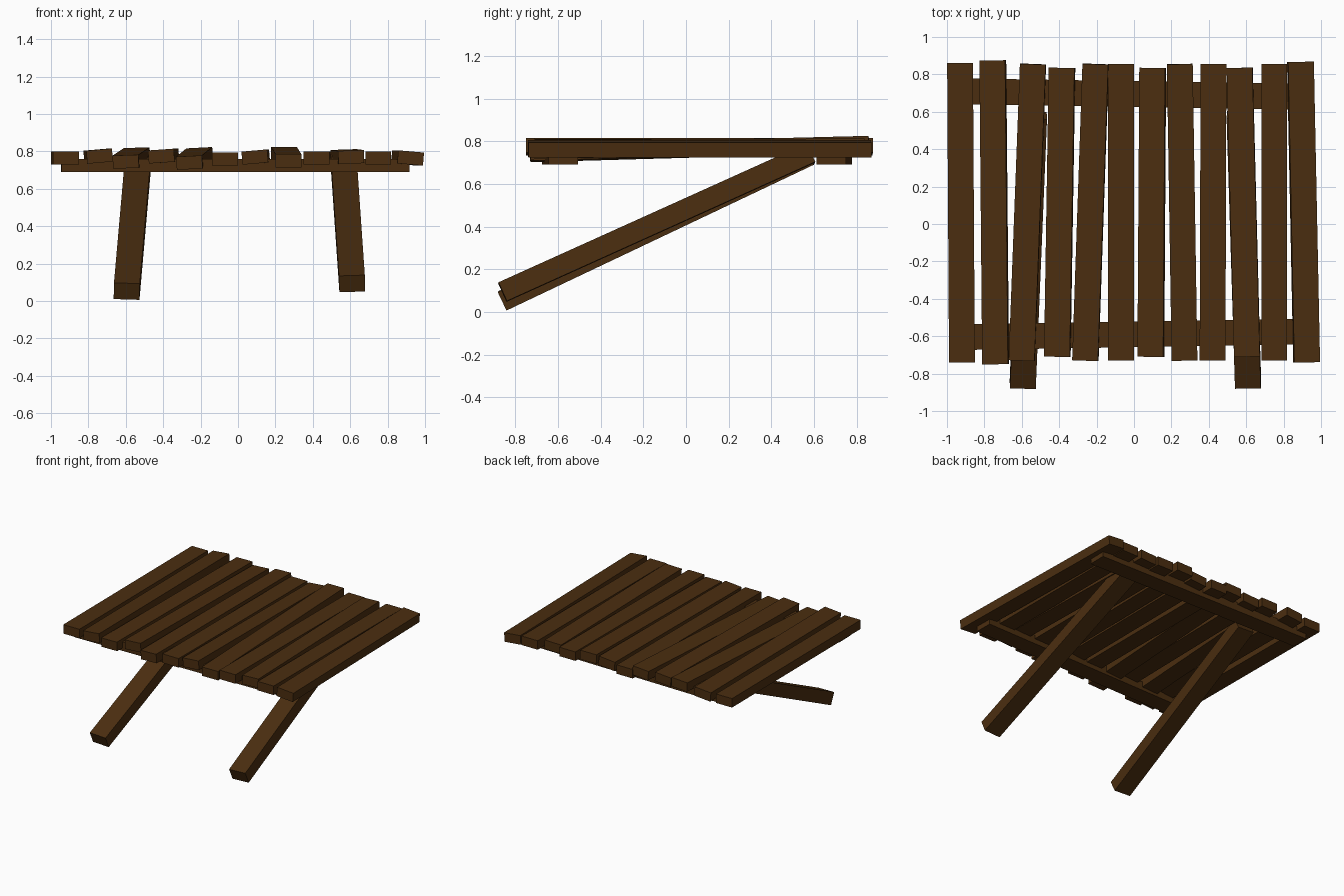
import bpy
from math import cos, sin, radians
from mathutils import Vector, Matrix

if "Cube" in bpy.data.objects:
    bpy.data.objects.remove(bpy.data.objects["Cube"])

# Single dark timber colour
wood = bpy.data.materials.new("dark_brown_wood")
wood.use_nodes = True
colour = (0.07, 0.027, 0.005, 1)
wood.diffuse_color = colour
wood.node_tree.nodes["Principled BSDF"].inputs["Base Color"].default_value = colour


def board(name, start, end, width, thick, roll=0):
    """Rectangular timber running from start to end, rolled about its length (degrees)."""
    start, end = Vector(start), Vector(end)
    along = (end - start).normalized()
    side = along.cross(Vector((0, 0, 1))).normalized()
    up = side.cross(along)
    a = radians(roll)
    side, up = side * cos(a) + up * sin(a), up * cos(a) - side * sin(a)
    bpy.ops.mesh.primitive_cube_add(size=1)
    ob = bpy.context.object
    ob.name = ob.data.name = name
    axes = Matrix((side, along, up)).transposed().to_4x4()
    size = Matrix.Diagonal((width, (end - start).length, thick, 1))
    ob.data.transform(Matrix.Translation((start + end) / 2) @ axes @ size)
    ob.data.materials.append(wood)
    return ob


# Deck planks: front x, back x, front y, back y, front z, back z, roll
planks = [
    (-.92, -.93, -.74, .86, .765, .765, 0),
    (-.74, -.755, -.75, .875, .775, .775, 5),
    (-.6, -.54, -.73, .855, .745, .785, 2),
    (-.41, -.385, -.71, .835, .775, .775, 4),
    (-.26, -.205, -.73, .855, .74, .785, 3),
    (-.07, -.07, -.73, .855, .76, .76, 0),
    (.09, .1, -.71, .835, .77, .77, 5),
    (.27, .245, -.73, .855, .75, .79, 0),
    (.42, .425, -.73, .855, .765, .765, 0),
    (.605, .565, -.71, .835, .77, .775, 2),
    (.75, .75, -.73, .855, .765, .765, 0),
    (.923, .89, -.74, .867, .765, .765, -5),
]
for i, (fx, bx, fy, by, fz, bz, roll) in enumerate(planks, 1):
    board(f"deck_plank_{i}", (fx, fy, fz), (bx, by, bz), .138, .07, roll)

# Cross rails under the deck
board("front_rail", (-.945, -.605, .725), (.915, -.575, .725), .138, .07)
board("back_rail", (-.945, .71, .725), (.915, .68, .725), .138, .07)

# Slanted legs, from the foot up to the back rail
board("right_leg", (-.595, -.86, .052), (-.535, .58, .735), .138, .096, -2)
board("left_leg", (.61, -.86, .093), (.565, .585, .745), .138, .096, 2)
